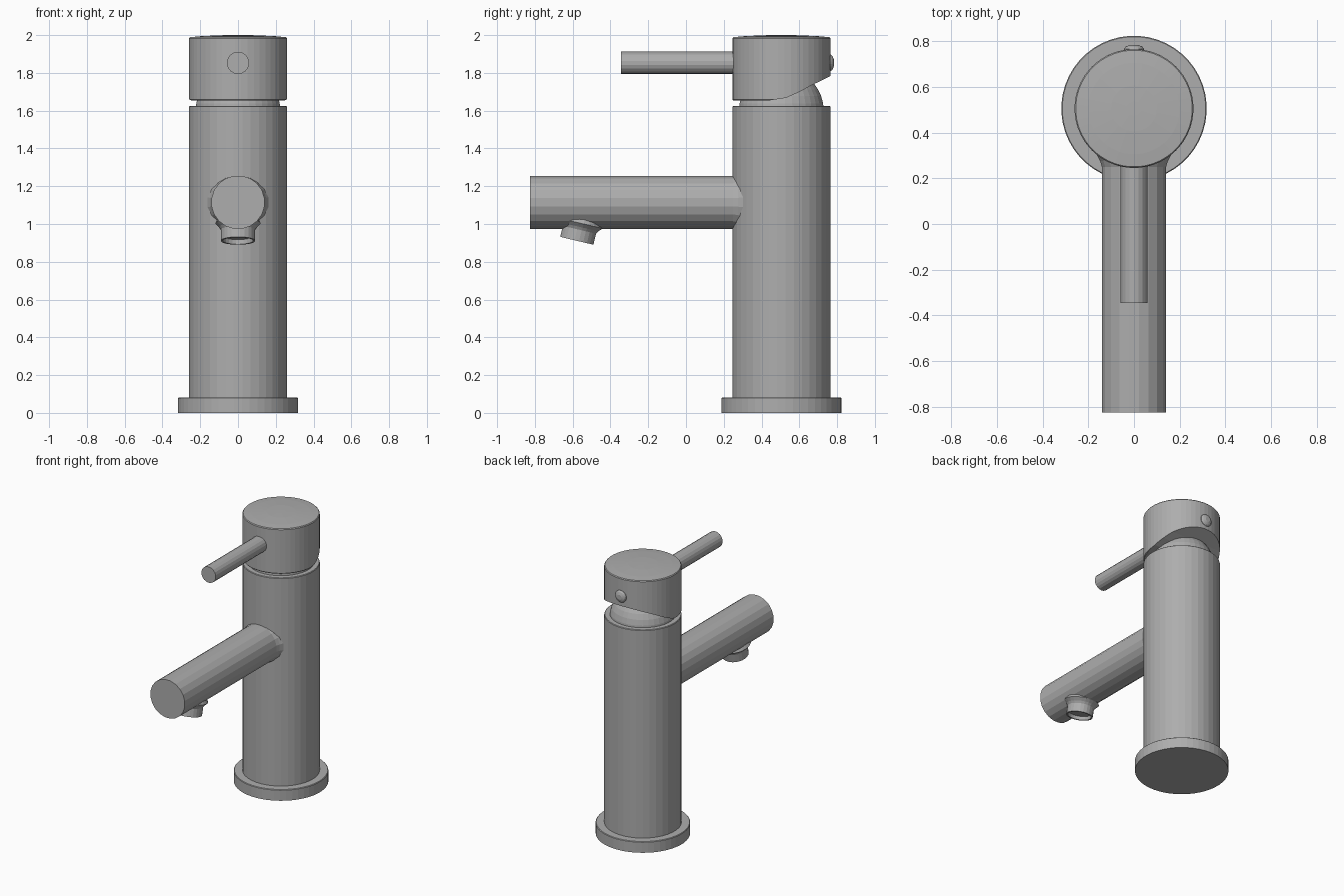
import bpy, bmesh, math
from mathutils import Matrix, Vector

if "Cube" in bpy.data.objects:
    bpy.data.objects.remove(bpy.data.objects["Cube"])

metal = bpy.data.materials.new("brushed grey metal")
metal.use_nodes = True
grey = (0.42, 0.42, 0.42, 1)
metal.diffuse_color = grey
metal.node_tree.nodes["Principled BSDF"].inputs["Base Color"].default_value = grey

AXIS_Y = 0.505   # y of the upright column


def finish(name, bm):
    bmesh.ops.remove_doubles(bm, verts=bm.verts, dist=1e-5)
    bmesh.ops.recalc_face_normals(bm, faces=bm.faces)
    mesh = bpy.data.meshes.new(name)
    bm.to_mesh(mesh)
    bm.free()
    mesh.materials.append(metal)
    obj = bpy.data.objects.new(name, mesh)
    bpy.context.collection.objects.link(obj)
    return obj


def lathe(name, profile, origin, axis=(0, 0, 1), sides=36):
    """Revolve (radius, distance along axis) points into a closed solid."""
    bm = bmesh.new()
    rings = []
    turn = Vector((0, 0, 1)).rotation_difference(Vector(axis)).to_matrix().to_4x4()
    place = Matrix.Translation(origin) @ turn
    for r, h in profile:
        ring = []
        for i in range(sides):
            a = math.tau * (i + 0.5) / sides
            ring.append(bm.verts.new(place @ Vector((r * math.cos(a), r * math.sin(a), h))))
        rings.append(ring)
    for a, b in zip(rings, rings[1:]):
        for i in range(sides):
            j = (i + 1) % sides
            bm.faces.new((a[i], a[j], b[j], b[i]))
    bm.faces.new(rings[0])
    bm.faces.new(rings[-1])
    return finish(name, bm)


column = (0, AXIS_Y, 0)

# Base flange and upright body
lathe("base_flange", [(0.318, 0), (0.318, 0.078), (0.314, 0.082)], column, sides=48)
lathe("body", [(0.26, 0.07), (0.26, 1.621), (0.256, 1.625)], column)

# Ball joint between body and cap
ball = [(0.225 * math.cos(a), 0.225 * math.sin(a))
        for a in (math.radians(d) for d in range(0, 86, 10))]
lathe("ball_joint", ball, (0, AXIS_Y, 1.6))

# Cap with a slightly domed top
cap = lathe("cap", [(0.256, 1.655), (0.26, 1.66), (0.26, 1.983), (0.255, 1.989),
                    (0.2, 1.994), (0.1, 1.999), (0.03, 2.0)], column, sides=48)

# Sweeping relief cut under the back of the cap
curve = [(0.44, 1.654), (0.53, 1.668), (0.6, 1.699), (0.66, 1.732),
         (0.76, 1.781), (0.9, 1.84), (0.9, 1.5), (0.44, 1.5)]
bm = bmesh.new()
face = bm.faces.new([bm.verts.new((-0.5, y, z)) for y, z in curve])
swept = bmesh.ops.extrude_face_region(bm, geom=[face])["geom"]
bmesh.ops.translate(bm, vec=(1, 0, 0),
                    verts=[g for g in swept if isinstance(g, bmesh.types.BMVert)])
cutter = finish("cap_cutter", bm)
cutter.hide_render = True
cut = cap.modifiers.new("relief", "BOOLEAN")
cut.operation = "DIFFERENCE"
cut.solver = "EXACT"
cut.object = cutter
bpy.context.view_layer.update()
cut_mesh = bpy.data.meshes.new_from_object(
    cap.evaluated_get(bpy.context.evaluated_depsgraph_get()))
cap.modifiers.clear()
cap.data = cut_mesh
bpy.data.objects.remove(cutter)

# Lever handle at the front and round screw cover at the back
lathe("lever_handle", [(0.059, 0), (0.059, 0.75)], (0, -0.345, 1.853), (0, 1, 0), 18)
lathe("screw_cover", [(0.045, 0), (0.045, 0.055), (0.036, 0.066), (0.018, 0.073)],
      (0, 0.71, 1.853), (0, 1, 0), 20)

# Spout, flaring softly where it meets the body
lathe("spout", [(0.142, 0), (0.142, 1.075), (0.15, 1.1), (0.165, 1.13),
                (0.2, 1.163), (0.2, 1.25)], (0, -0.825, 1.115), (0, 1, 0), 20)

# Tilted outlet nozzle with a recessed aerator
lathe("outlet_nozzle", [(0.078, 0.025), (0.08, 0), (0.091, 0), (0.091, 0.06),
                        (0.1, 0.075), (0.12, 0.095), (0.1, 0.13)],
      (0, -0.578, 0.911), (0, 0.23, 0.973), 24)
